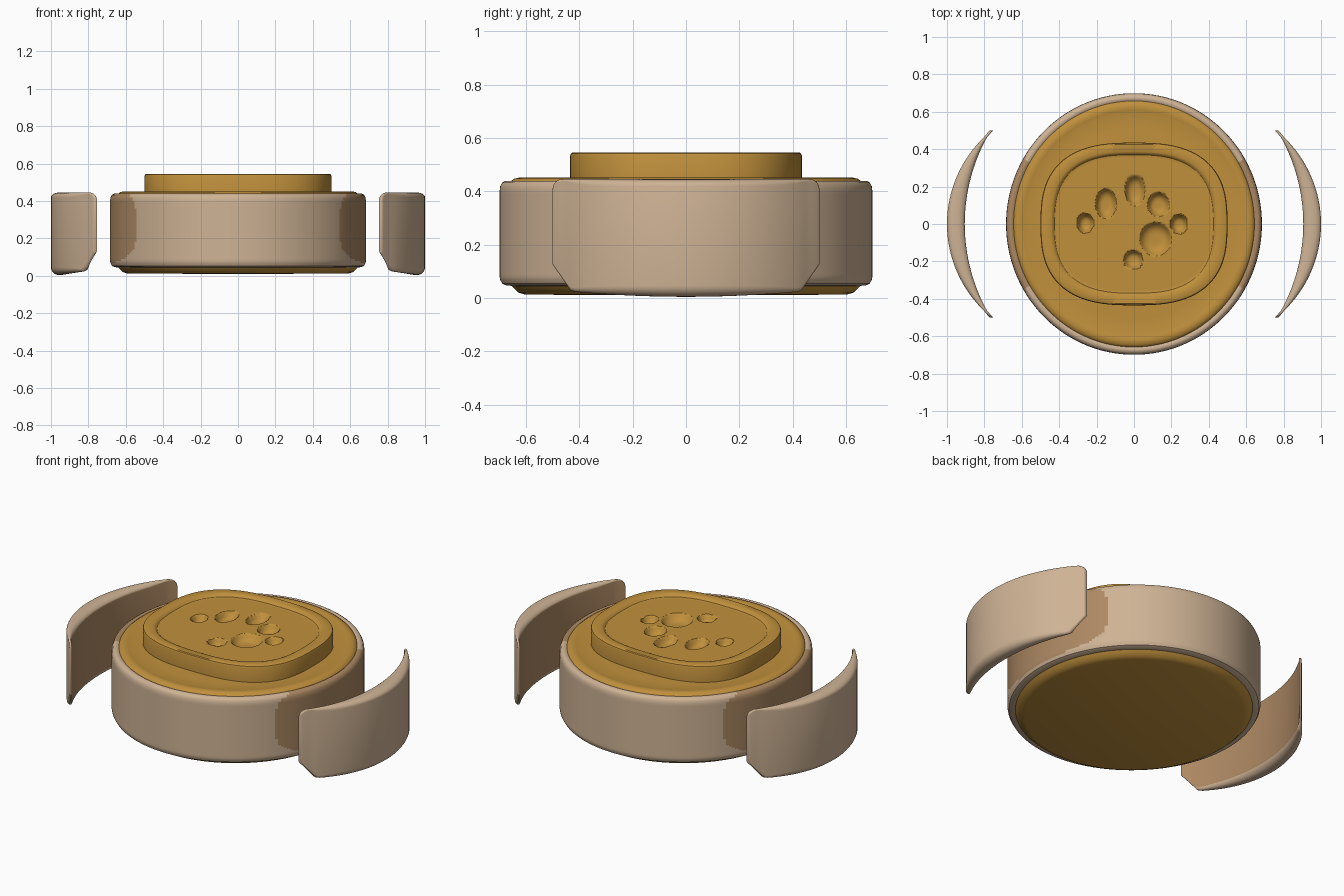
import bpy, bmesh, math

if "Cube" in bpy.data.objects:
    bpy.data.objects.remove(bpy.data.objects["Cube"])


def material(name, rgb):
    m = bpy.data.materials.new(name)
    m.diffuse_color = (*rgb, 1)
    m.use_nodes = True
    m.node_tree.nodes["Principled BSDF"].inputs["Base Color"].default_value = m.diffuse_color
    return m


TAN = material("tan", (0.62, 0.45, 0.30))
GOLD = material("gold", (0.53, 0.28, 0.045))
BROWN = material("warm brown", (0.42, 0.25, 0.125))


def finish(bm, name, mats, angle=35):
    me = bpy.data.meshes.new(name)
    bm.to_mesh(me)
    bm.free()
    for m in mats:
        me.materials.append(m)
    ob = bpy.data.objects.new(name, me)
    bpy.context.collection.objects.link(ob)
    bpy.ops.object.select_all(action='DESELECT')
    ob.select_set(True)
    bpy.context.view_layer.objects.active = ob
    bpy.ops.object.shade_smooth_by_angle(angle=math.radians(angle))
    return ob


def loft(name, profile, mats, outline, seg=160, height=None, rule=None):
    """Sweep (scale, z) pairs round an outline, from bottom centre outward and up."""
    bm = bmesh.new()
    rings = []
    for s, z in profile:
        ring = []
        for j in range(seg):
            x, y = outline(2 * math.pi * j / seg)
            x, y = x * s, y * s
            ring.append(bm.verts.new((x, y, z + (height(x, y) if height else 0))))
        rings.append(ring)
    for a, b in zip(rings, rings[1:]):
        for j in range(seg):
            k = (j + 1) % seg
            f = bm.faces.new((a[j], a[k], b[k], b[j]))
            if rule and rule(f.calc_center_median()):
                f.material_index = 1
    bmesh.ops.remove_doubles(bm, verts=bm.verts, dist=1e-5)
    return finish(bm, name, mats)


def circle(a):
    return math.cos(a), 1.022 * math.sin(a)


def squarish(a):
    c, s = math.cos(a), math.sin(a)
    p = 2 / 2.7
    return (0.5 * math.copysign(abs(c) ** p, c), 0.435 * math.copysign(abs(s) ** p, s))


# Tan outer band, with a rounded brown patch facing each side shell
def patch(c):
    ang = math.degrees(math.atan2(abs(c.y), abs(c.x)))
    return (ang / 38) ** 3 + abs((c.z - 0.27) / 0.2) ** 4 < 1


band = [(0.635, 0.045), (0.658, 0.046), (0.674, 0.053), (0.682, 0.068)]
band += [(0.684, 0.08 + 0.32 * i / 32) for i in range(33)]
band += [(0.682, 0.418), (0.675, 0.432), (0.663, 0.439), (0.65, 0.438), (0.636, 0.428)]
loft("outer_band", band, [TAN, BROWN], circle, 240, rule=patch)

# Gold base and gold top surface with a low raised lip
loft("gold_base", [(0, 0.010), (0.59, 0.012), (0.615, 0.02), (0.632, 0.036), (0.645, 0.05)],
     [GOLD], circle)
loft("gold_top", [(0.648, 0.425), (0.642, 0.438), (0.63, 0.447), (0.612, 0.451), (0.595, 0.449),
                  (0.58, 0.445), (0.5, 0.447), (0.38, 0.449)], [GOLD], circle)

# Raised plate with a rim and small pressed hollows: x, y, half width, half length
HOLLOWS = [(0.005, 0.18, 0.052, 0.082), (-0.15, 0.11, 0.055, 0.08), (-0.26, 0.005, 0.042, 0.05),
           (0.13, 0.105, 0.058, 0.065), (0.24, 0.0, 0.045, 0.05), (0.115, -0.08, 0.085, 0.09),
           (-0.005, -0.19, 0.05, 0.05)]


def press(x, y):
    depth = 0
    for hx, hy, w, h in HOLLOWS:
        d = ((x - hx) / w) ** 2 + ((y - hy) / h) ** 2
        if d < 1:
            depth = max(depth, 0.04 * (1 - d ** 2))
    return -depth


plate = [(1.0, 0.44), (1.0, 0.532), (0.993, 0.541), (0.98, 0.545), (0.885, 0.545),
         (0.868, 0.541), (0.85, 0.531)]
plate += [(0.83 * (1 - i / 60), 0.529) for i in range(61)]
loft("raised_plate", plate, [GOLD], squarish, 200, height=press)


# Curved side shells
def arc(y, mid, radius):
    return mid - radius + math.sqrt(radius ** 2 - y ** 2)


def shell(name, side):
    bm = bmesh.new()
    sections, n = [], 48
    for i in range(n + 1):
        y = 0.5 * math.sin(math.pi / 2 * (2 * i / n - 1))
        t = abs(y)
        xo, xi = arc(y, 1.0, 0.641), arc(y, 0.905, 0.963)
        mid, w = (xo + xi) / 2, max((xo - xi) / 2, 0.009)
        top, low = 0.445, 0.004 + 0.02 * (t / 0.43) ** 2
        if t > 0.465:
            top -= 0.035 - math.sqrt(max(0, 0.035 ** 2 - (t - 0.465) ** 2))
        if t > 0.43:
            low += (t - 0.43) * 1.35
        r = w * 0.9
        pts = []
        # Rounded rectangle: outer top, inner top, inner bottom, outer bottom
        for q, (sx, sz) in enumerate(((1, 1), (-1, 1), (-1, -1), (1, -1))):
            rz = min(r, 0.025) if sz > 0 else r
            cz = top - rz if sz > 0 else low + rz
            for k in range(7):
                a = math.pi / 2 * (q + k / 6)
                x = mid + sx * (w - r) + r * math.cos(a)
                pts.append(bm.verts.new((side * x, y, cz + rz * math.sin(a))))
        sections.append(pts)
    m = len(sections[0])
    for a, b in zip(sections, sections[1:]):
        for j in range(m):
            k = (j + 1) % m
            f = bm.faces.new((a[j], a[k], b[k], b[j]))
            f.material_index = 1 if 12 <= j <= 14 else 0   # inner wall
    bm.faces.new(sections[0])
    bm.faces.new(sections[-1])
    bmesh.ops.recalc_face_normals(bm, faces=bm.faces)
    return finish(bm, name, [TAN, BROWN], 50)


shell("right_shell", 1)
shell("left_shell", -1)
